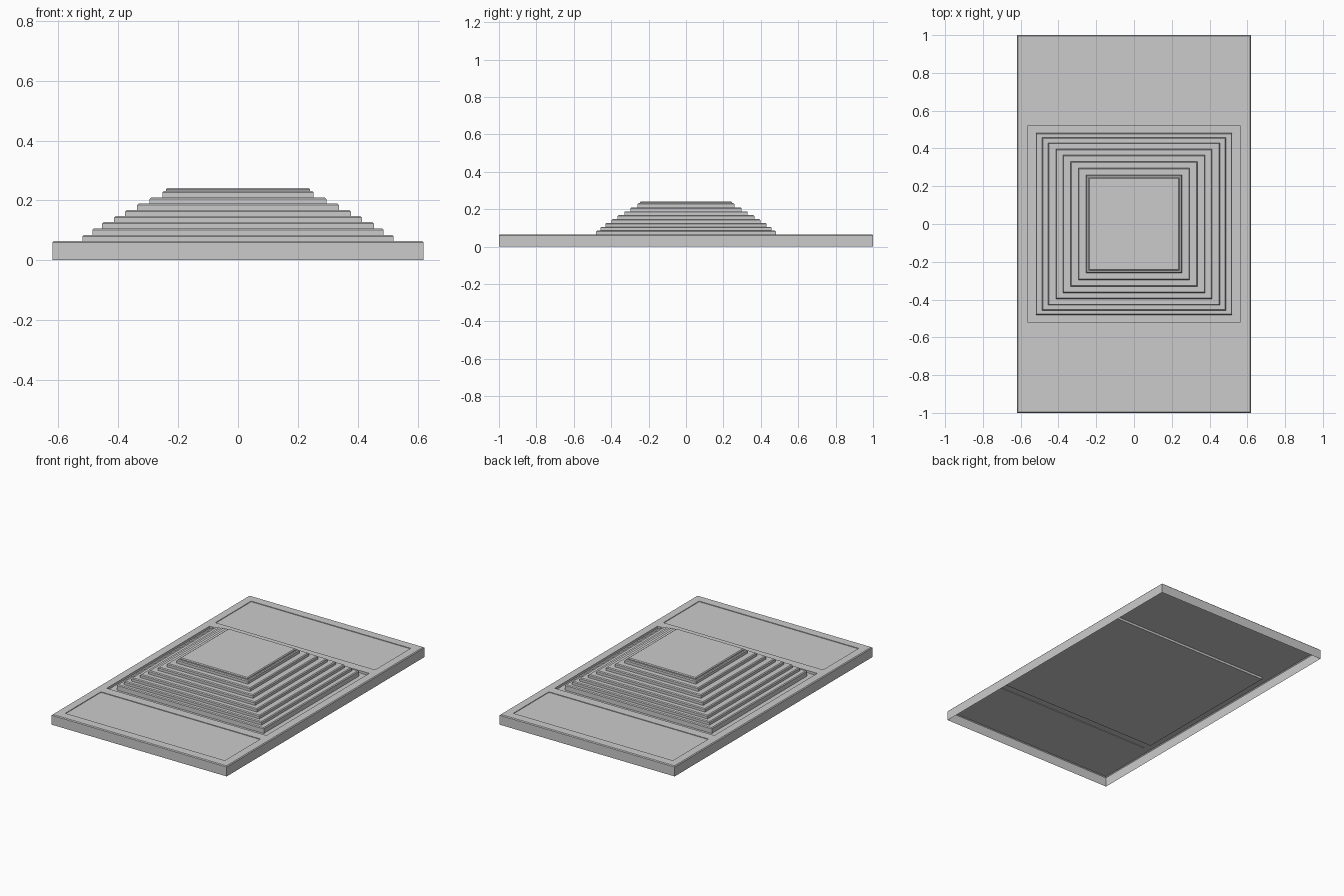
import bpy, bmesh

if "Cube" in bpy.data.objects:
    bpy.data.objects.remove(bpy.data.objects["Cube"])

B = 0.005  # small edge chamfer


def make_object(name, bm):
    bmesh.ops.remove_doubles(bm, verts=bm.verts, dist=0.0001)
    bmesh.ops.recalc_face_normals(bm, faces=bm.faces)
    me = bpy.data.meshes.new(name)
    bm.to_mesh(me)
    bm.free()
    ob = bpy.data.objects.new(name, me)
    bpy.context.collection.objects.link(ob)
    return ob


def rect(bm, x0, x1, y0, y1, z):
    return [bm.verts.new((x, y, z)) for x, y in
            ((x0, y0), (x1, y0), (x1, y1), (x0, y1))]


def bridge(bm, a, b):
    for i in range(4):
        j = (i + 1) % 4
        bm.faces.new((a[i], a[j], b[j], b[i]))


# Base slab: open-bottomed shell with a chamfered top edge
TOP, X, Y = 0.065, 0.62, 1.0
bm = bmesh.new()
rings = [rect(bm, -X, X, -Y, Y, 0), rect(bm, -X, X, -Y, Y, TOP - B),
         rect(bm, -X + B, X - B, -Y + B, Y - B, TOP)]
for a, b in zip(rings, rings[1:]):
    bridge(bm, a, b)

# Deck: flat frame around one deep central recess and two shallow end panels
xs = [-X + B, -0.565, 0.565, X - B]
ys = [-Y + B, -0.94, -0.58, -0.52, 0.52, 0.58, 0.94, Y - B]
drops = {(1, 1): 0.004, (1, 3): 0.015, (1, 5): 0.004}
for i in range(3):
    for j in range(7):
        cell = (xs[i], xs[i + 1], ys[j], ys[j + 1])
        upper = rect(bm, *cell, TOP)
        drop = drops.get((i, j))
        if drop is None:
            bm.faces.new(upper)
        else:
            floor = rect(bm, *cell, TOP - drop)
            bridge(bm, floor, upper)
            bm.faces.new(floor)
base = make_object("base_slab", bm)

# Stepped pyramid: half width, half depth and top height of each tier
tiers = [(0.52, 0.482, 0.085), (0.487, 0.457, 0.106), (0.454, 0.430, 0.127),
         (0.414, 0.398, 0.147), (0.377, 0.365, 0.168), (0.337, 0.330, 0.189),
         (0.295, 0.297, 0.210), (0.253, 0.260, 0.232), (0.240, 0.247, 0.242)]
bm = bmesh.new()
z, prev = TOP - 0.015, None
for w, d, top in tiers:
    for inset, h in ((0, z), (0, top - B), (B, top)):
        ring = rect(bm, -w + inset, w - inset, -d + inset, d - inset, h)
        if prev:
            bridge(bm, prev, ring)
        prev = ring
    z = top
bm.faces.new(prev)
make_object("stepped_pyramid", bm)
